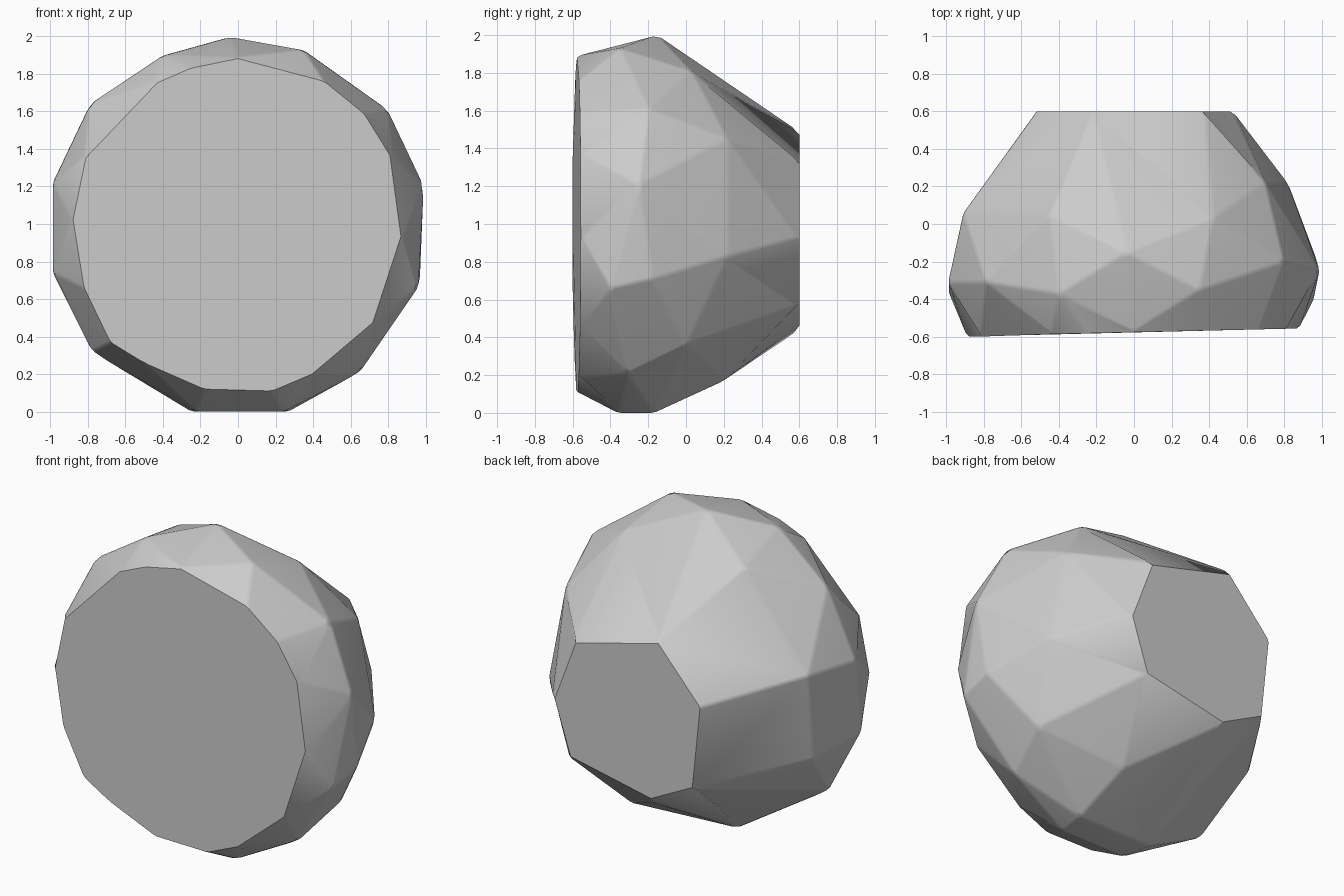
import bpy, bmesh, math

if "Cube" in bpy.data.objects:
    bpy.data.objects.remove(bpy.data.objects["Cube"])

# Flat front cut outline (x, z), the left end leans slightly forward
front = [(0, 1.89), (.25, 1.83), (.46, 1.76), (.67, 1.59), (.82, 1.37), (.88, .93),
         (.73, .47), (.4, .19), (.18, .11), (-.18, .12), (-.5, .26), (-.68, .37),
         (-.82, .66), (-.89, 1.02), (-.82, 1.36), (-.44, 1.76), (-.25, 1.83)]
# Flat back cut outline (x, z)
back = [(.38, 1.34), (-.22, 1.49), (-.52, 1.14), (-.475, .6), (-.16, .44), (.41, .57), (.53, .93)]
# Facet corners around the widest band (x, y, z)
band = [(-.04, -.15, 2), (.35, -.35, 1.93), (-.4, -.37, 1.9), (-.45, .05, 1.81), (.42, .03, 1.81),
        (.8, -.2, 1.61), (.7, .22, 1.45), (.99, -.25, 1.21), (.82, .22, .83), (.97, -.18, .71),
        (.96, -.4, .66), (.73, 0, .36), (.65, -.31, .21), (.25, .2, .17), (.27, -.17, 0),
        (.24, -.36, 0), (-.25, -.17, 0), (-.22, -.36, 0), (-.78, -.33, .32), (-.89, -.02, .67),
        (-.99, -.36, .74), (-.99, -.31, 1.22), (-.91, .06, 1.24), (-.79, -.31, 1.64)]
pts = [(x, -.577 + .023 * x if x > -.8 else -.6, z) for x, z in front]
pts += [(x, .6, z) for x, z in back] + band

# Rock body: hull of the corner points, merged into broad facets
bm = bmesh.new()
for p in pts:
    bm.verts.new(p)
res = bmesh.ops.convex_hull(bm, input=bm.verts[:])
junk = {g for g in res["geom_interior"] + res["geom_unused"] if isinstance(g, bmesh.types.BMVert)}
bmesh.ops.delete(bm, geom=list(junk), context='VERTS')
bmesh.ops.dissolve_limit(bm, angle_limit=math.radians(5), verts=bm.verts[:], edges=bm.edges[:])
bmesh.ops.recalc_face_normals(bm, faces=bm.faces[:])

# Narrow softened facet edges, leaving the two flat cuts crisp
soft = [e for e in bm.edges if not any(abs(f.normal.y) > .97 for f in e.link_faces)]
bmesh.ops.bevel(bm, geom=soft, offset=.015, segments=1, profile=.5, affect='EDGES', clamp_overlap=True)
me = bpy.data.meshes.new("rock")
bm.to_mesh(me)
bm.free()
rock = bpy.data.objects.new("rock", me)
bpy.context.collection.objects.link(rock)
bpy.context.view_layer.objects.active = rock
rock.select_set(True)
bpy.ops.object.shade_smooth_by_angle(angle=math.radians(32))
wn = rock.modifiers.new("facet_normals", 'WEIGHTED_NORMAL')
wn.keep_sharp = True
